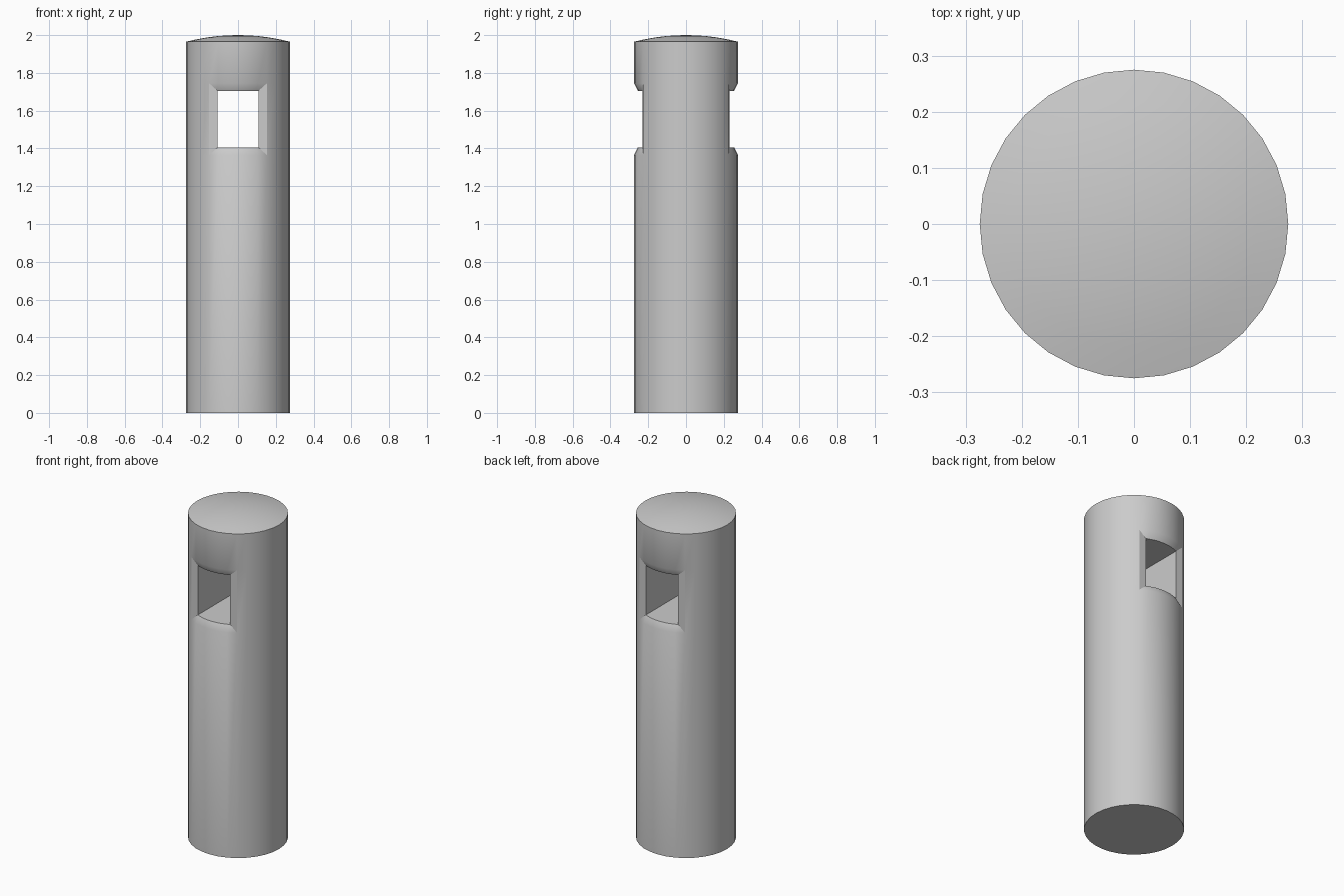
import bpy, bmesh, math
from mathutils import Vector

if "Cube" in bpy.data.objects:
    bpy.data.objects.remove(bpy.data.objects["Cube"])

SIDES, RADIUS, EDGE_Z, TOP_Z = 32, 0.275, 1.965, 2.0
SILL, HEAD = 1.365, 1.745

grey = bpy.data.materials.new("Plain grey")
grey.use_nodes = True
colour = (0.6, 0.6, 0.6, 1)
grey.diffuse_color = colour
grey.node_tree.nodes["Principled BSDF"].inputs["Base Color"].default_value = colour

# Shaft and shallow domed cap: stacked rings, closed by a base and a top fan
rise = TOP_Z - EDGE_Z
profile = [(RADIUS, 0), (RADIUS, SILL), (RADIUS, HEAD), (RADIUS, EDGE_Z)]
profile += [(RADIUS * t, EDGE_Z + rise * (1 - t * t)) for t in (0.8, 0.6, 0.4, 0.2)]

bm = bmesh.new()
rings = []
for r, z in profile:
    angles = [2 * math.pi * i / SIDES for i in range(SIDES)]
    rings.append([bm.verts.new((r * math.cos(a), r * math.sin(a), z)) for a in angles])
bm.faces.new(rings[0][::-1])
for low, high in zip(rings, rings[1:]):
    for i in range(SIDES):
        j = (i + 1) % SIDES
        bm.faces.new((low[i], low[j], high[j], high[i]))
apex = bm.verts.new((0, 0, TOP_Z))
for i in range(SIDES):
    bm.faces.new((rings[-1][i], rings[-1][(i + 1) % SIDES], apex))
bm.normal_update()

# Window frames: six columns front and back, inset and pushed in as a chamfer
def window_faces(side):
    return [f for f in bm.faces
            if SILL < f.calc_center_median().z < HEAD
            and f.normal.y * side > math.cos(math.radians(33))]

openings = []
for side in (-1, 1):
    region = window_faces(side)
    bmesh.ops.inset_region(bm, faces=region, thickness=0.04, depth=-0.02,
                           use_even_offset=True)
    openings.append(region)

# Tunnel: open both windows and join their matching rims
front, back = openings
back_verts = {v for f in back for v in f.verts}
rim = [e for e in {e for f in front for e in f.edges}
       if sum(f in front for f in e.link_faces) == 1]

def opposite(v):
    target = Vector((v.co.x, -v.co.y, v.co.z))
    return min(back_verts, key=lambda w: (w.co - target).length)

walls = [(e.verts[0], e.verts[1], opposite(e.verts[1]), opposite(e.verts[0])) for e in rim]
bmesh.ops.delete(bm, geom=front + back, context='FACES')
for wall in walls:
    bm.faces.new(wall)
bmesh.ops.recalc_face_normals(bm, faces=bm.faces)

mesh = bpy.data.meshes.new("bollard_body")
bm.to_mesh(mesh)
bm.free()
mesh.materials.append(grey)
body = bpy.data.objects.new("bollard_body", mesh)
bpy.context.collection.objects.link(body)
bpy.ops.object.select_all(action='DESELECT')
body.select_set(True)
bpy.context.view_layer.objects.active = body
bpy.ops.object.shade_smooth_by_angle(angle=math.radians(30))
